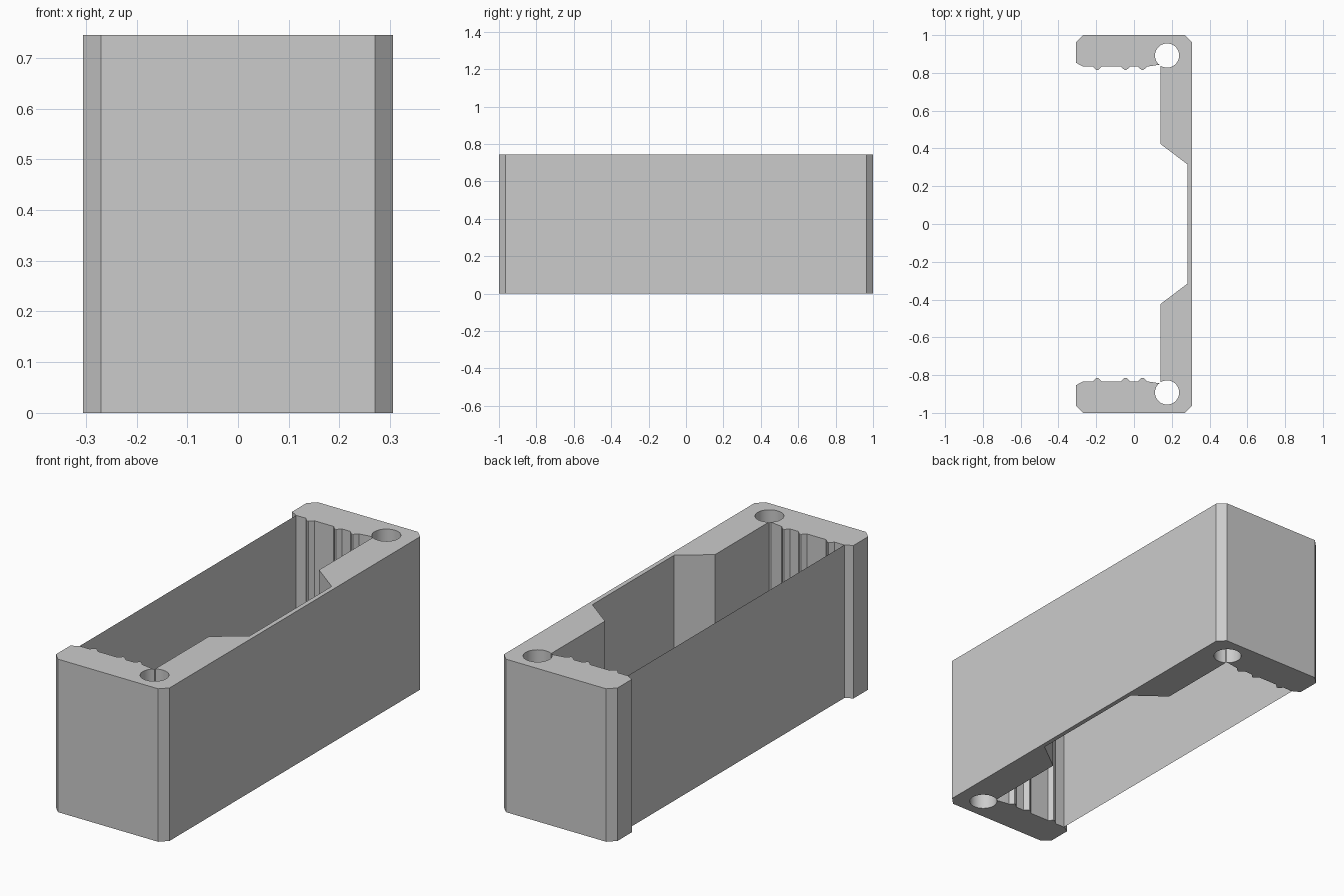
import bpy, bmesh, math
from mathutils import Vector

cube = bpy.data.objects.get("Cube")
if cube:
    bpy.data.objects.remove(cube, do_unlink=True)

HEIGHT = 0.745
SIDE = 0.306        # half width in x
CUT = 0.036         # corner chamfer
ARM_IN = 0.833      # inner face of the arms

grey = bpy.data.materials.new("plain grey")
grey.use_nodes = True
colour = (0.6, 0.6, 0.6, 1)
grey.diffuse_color = colour
grey.node_tree.nodes["Principled BSDF"].inputs["Base Color"].default_value = colour


def make_object(name, bm):
    mesh = bpy.data.meshes.new(name)
    bm.to_mesh(mesh)
    bm.free()
    mesh.materials.append(grey)
    obj = bpy.data.objects.new(name, mesh)
    bpy.context.collection.objects.link(obj)
    return obj


def half_outline():
    """Back half of the channel section, from the thin web round to the outside."""
    pts = [(0.284, 0.315), (0.14, 0.424)]
    # screw channel, opening through a narrow slit at the inner corner
    centre, radius, steps = Vector((0.175, 0.892)), 0.064, 32
    slit = math.radians(238)
    gap = math.radians(3)
    pts.append((0.14, 0.836))
    for i in range(steps + 1):
        a = slit + gap + (math.tau - 2 * gap) * i / steps
        pts.append((centre.x + radius * math.cos(a), centre.y + radius * math.sin(a)))
    # inner arm face with three small ribs
    pts += [(0.132, 0.843), (0.07, ARM_IN)]
    for x in (0.045, -0.045, -0.195):
        pts += [(x + 0.023, ARM_IN), (x + 0.004, ARM_IN - 0.019),
                (x - 0.004, ARM_IN - 0.019), (x - 0.023, ARM_IN)]
    # chamfered arm tip and outer corners
    pts += [(CUT - SIDE, ARM_IN), (-SIDE, ARM_IN + 0.02), (-SIDE, 1 - CUT),
            (CUT - SIDE, 1), (SIDE - CUT, 1), (SIDE, 1 - CUT)]
    return pts


# Channel: one closed section, mirrored front to back and extruded
half = half_outline()
outline = half + [(x, -y) for x, y in reversed(half)]
bm = bmesh.new()
base = bm.faces.new([bm.verts.new((x, y, 0)) for x, y in outline])
top = bmesh.ops.extrude_face_region(bm, geom=[base], use_keep_orig=True)["geom"]
bmesh.ops.translate(bm, vec=(0, 0, HEIGHT),
                    verts=[v for v in top if isinstance(v, bmesh.types.BMVert)])
bmesh.ops.recalc_face_normals(bm, faces=bm.faces)
channel = make_object("channel_body", bm)
bpy.context.view_layer.objects.active = channel
channel.select_set(True)
bpy.ops.object.shade_smooth_by_angle(angle=math.radians(20))

# Closing sheet: a single thin skin between the arm tips
bm = bmesh.new()
x = CUT - SIDE
bm.faces.new([bm.verts.new(p) for p in (
    (x, ARM_IN, 0), (x, -ARM_IN, 0), (x, -ARM_IN, HEIGHT), (x, ARM_IN, HEIGHT))])
make_object("closing_sheet", bm)
